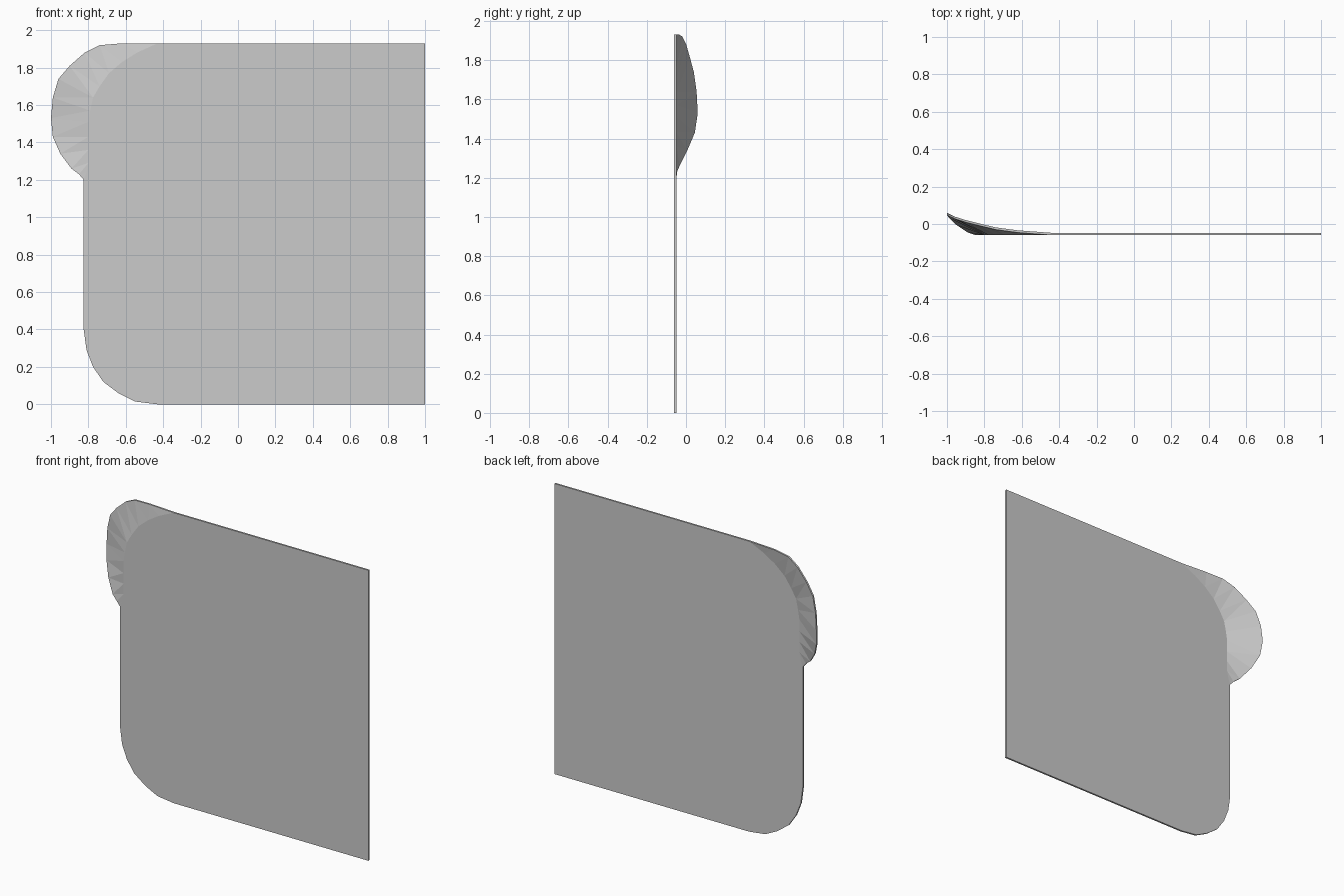
import bpy, bmesh

if "Cube" in bpy.data.objects:
    bpy.data.objects.remove(bpy.data.objects["Cube"])

THICK = 0.012
FRONT = -0.06

# Curled lip: (outer x, outer z, lift towards the back, crease x, crease z)
LIP = [
    (-0.62, 1.93, 0.014, -0.54, 1.88),
    (-0.74, 1.92, 0.030, -0.62, 1.83),
    (-0.82, 1.88, 0.049, -0.69, 1.77),
    (-0.90, 1.81, 0.069, -0.74, 1.70),
    (-0.96, 1.74, 0.088, -0.775, 1.64),
    (-0.99, 1.64, 0.102, -0.79, 1.57),
    (-1.00, 1.53, 0.108, -0.80, 1.51),
    (-0.99, 1.43, 0.093, -0.80, 1.43),
    (-0.95, 1.34, 0.055, -0.80, 1.36),
    (-0.89, 1.26, 0.015, -0.80, 1.29),
    (-0.85, 1.23, 0.002, -0.81, 1.24),
]
# Lower rounded corner, from the left edge to the bottom edge
CORNER = [(-0.825, 0.40), (-0.81, 0.29), (-0.775, 0.20), (-0.72, 0.12),
          (-0.64, 0.06), (-0.55, 0.015), (-0.43, 0.0)]

bm = bmesh.new()


def vert(x, z, lift=0.0):
    return bm.verts.new((x, FRONT + lift, z))


# Flat panel bounded by the crease
start, end = vert(-0.43, 1.93), vert(-0.825, 1.20)
crease = [start] + [vert(p[3], p[4]) for p in LIP] + [end]
rim = [start] + [vert(*p[:3]) for p in LIP] + [end]
rest = [vert(x, z) for x, z in CORNER] + [vert(1, 0), vert(1, 1.93)]
bm.faces.new(crease + rest)

# Lip strip between crease and rim
for i in range(len(rim) - 1):
    ring = [crease[i], rim[i], rim[i + 1], crease[i + 1]]
    bm.faces.new(list(dict.fromkeys(ring)))
bmesh.ops.triangulate(bm, faces=[f for f in bm.faces if len(f.verts) == 4])

# Give the sheet its thickness
sheet = bm.faces[:]
back = bmesh.ops.extrude_face_region(bm, geom=sheet, use_keep_orig=True)
bmesh.ops.translate(bm, vec=(0, THICK, 0),
                    verts=[g for g in back["geom"] if isinstance(g, bmesh.types.BMVert)])
bmesh.ops.recalc_face_normals(bm, faces=bm.faces)

mesh = bpy.data.meshes.new("curled_panel")
bm.to_mesh(mesh)
bm.free()
bpy.context.collection.objects.link(bpy.data.objects.new("curled_panel", mesh))
